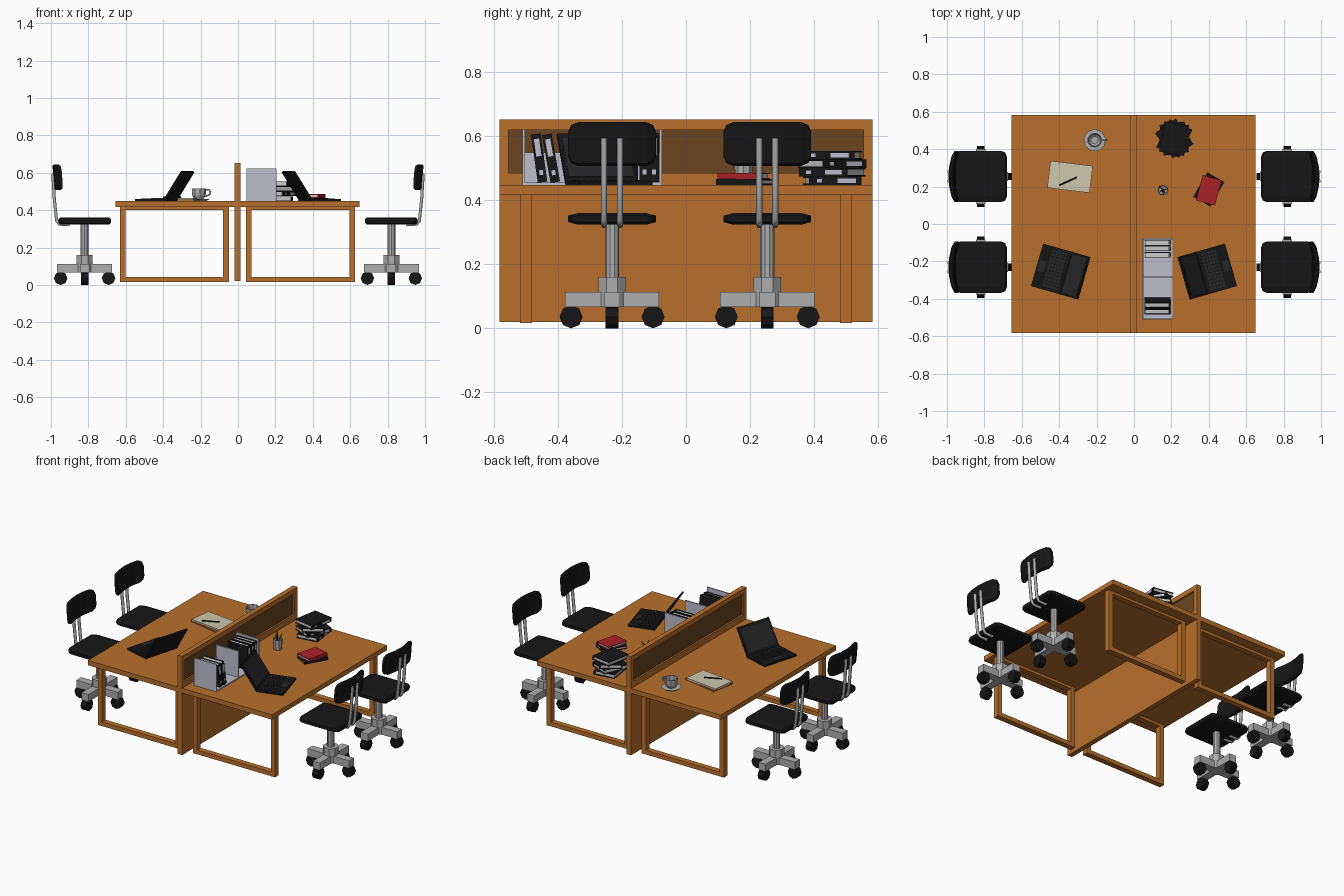
import bpy, bmesh
from math import radians, pi, sqrt
from mathutils import Matrix, Vector

if "Cube" in bpy.data.objects:
    bpy.data.objects.remove(bpy.data.objects["Cube"])

I = Matrix.Identity(4)
T = lambda x, y, z: Matrix.Translation((x, y, z))
R = lambda deg, ax: Matrix.Rotation(radians(deg), 4, ax)


def material(name, *rgb):
    m = bpy.data.materials.new(name)
    m.diffuse_color = (*rgb, 1)
    m.use_nodes = True
    m.node_tree.nodes["Principled BSDF"].inputs["Base Color"].default_value = m.diffuse_color
    return m


WOOD = material("wood", 0.48, 0.16, 0.025)
DARKWOOD = material("dark_wood", 0.15, 0.06, 0.014)
BLACK = material("black", 0.008, 0.008, 0.008)
SCREEN = material("screen", 0.02, 0.02, 0.022)
STEEL = material("steel", 0.42, 0.42, 0.42)
LILAC = material("lilac", 0.52, 0.52, 0.62)
PAPER = material("paper", 0.62, 0.58, 0.42)
WHITE = material("white", 0.7, 0.7, 0.72)
RED = material("red", 0.4, 0.015, 0.02)


def finish(name, bm, mat):
    bmesh.ops.recalc_face_normals(bm, faces=bm.faces)
    me = bpy.data.meshes.new(name)
    bm.to_mesh(me)
    bm.free()
    ob = bpy.data.objects.new(name, me)
    bpy.context.collection.objects.link(ob)
    me.materials.append(mat)
    return ob


def boxes(name, items, mat, M=I):
    bm = bmesh.new()
    for c, s in items:
        bmesh.ops.create_cube(bm, size=1, matrix=M @ T(*c) @ Matrix.Diagonal((*s, 1)))
    return finish(name, bm, mat)


def box(name, c, s, mat, M=I):
    return boxes(name, [(c, s)], mat, M)


def cyl(name, c, r, h, mat, sides=10, M=I, rot=I, r2=None):
    bm = bmesh.new()
    bmesh.ops.create_cone(bm, cap_ends=True, segments=sides, radius1=r,
                          radius2=r if r2 is None else r2, depth=h, matrix=M @ T(*c) @ rot)
    return finish(name, bm, mat)


def loft(name, rings, mat, M=I, closed=False):
    bm = bmesh.new()
    vs = [[bm.verts.new(M @ Vector(p)) for p in ring] for ring in rings]
    n = len(vs[0])
    for a, b in zip(vs, vs[1:] + ([vs[0]] if closed else [])):
        for i in range(n):
            bm.faces.new((a[i], a[(i + 1) % n], b[(i + 1) % n], b[i]))
    if not closed:
        bm.faces.new(vs[0])
        bm.faces.new(vs[-1])
    return finish(name, bm, mat)


def tube(name, pts, r, mat, M=I):
    cu = bpy.data.curves.new(name, 'CURVE')
    cu.dimensions = '3D'
    cu.bevel_depth, cu.bevel_resolution, cu.use_fill_caps = r, 1, True
    sp = cu.splines.new('POLY')
    sp.points.add(len(pts) - 1)
    for p, q in zip(sp.points, pts):
        p.co = (*(M @ Vector(q)), 1)
    cu.materials.append(mat)
    bpy.context.collection.objects.link(bpy.data.objects.new(name, cu))


def chamfer(hu, hv, b):
    # Octagonal cross-section
    return [(-hu + b, -hv), (hu - b, -hv), (hu, -hv + b), (hu, hv - b),
            (hu - b, hv), (-hu + b, hv), (-hu, hv - b), (-hu, -hv + b)]


def cushion_sections(half, corner):
    # Stations across the width with the inset that rounds the corners
    for y in (-half, -half + corner * .3, -half + corner, -half * .4, 0,
              half * .4, half - corner, half - corner * .3, half):
        d = max(0, abs(y) - (half - corner))
        yield y, corner - sqrt(max(0, corner ** 2 - d ** 2)), d / corner


def chair(M):
    # Four-armed base with casters
    boxes("chair_base", [((0, 0, .09), (.294, .05, .046)), ((0, 0, .09), (.05, .294, .046))], STEEL, M)
    cyl("chair_hub", (0, 0, .114), .046, .094, STEEL, 8, M, R(22.5, 'Z'))
    cyl("chair_column", (0, 0, .24), .022, .18, STEEL, 10, M)
    for k in range(4):
        cyl("caster", (.128, 0, .036), .036, .04, BLACK, 8, M @ R(90 * k, 'Z'), R(90, 'X'))
    # Seat and curved backrest
    loft("seat", [[(u, y, .342 + v) for u, v in chamfer(.14 - ins, .018 - .008 * e, .008)]
                  for y, ins, e in cushion_sections(.137, .03)], BLACK, M)
    loft("backrest", [[(.154 - 1.4 * y * y + u + .08 * v, y, .576 + v)
                       for u, v in chamfer(.013 - .005 * e, .068 - ins, .007)]
                      for y, ins, e in cushion_sections(.137, .03)], BLACK, M)
    for y in (-.025, .025):
        tube("back_strut", [(.08, y, .322), (.135, y, .325), (.15, y, .345),
                            (.162, y, .46), (.17, y, .595)], .0095, STEEL, M)


for cy in (-.231, .254):
    chair(T(.82, cy, 0))
    chair(T(-.82, cy, 0) @ R(180, 'Z'))

# Desk tops and leg frames
TOP = .448
for s in (-1, 1):
    D = T(-.003, 0, 0)
    box("desk_top", (s * .334, 0, .4325), (.636, 1.166, .031), WOOD, D)
    for y in (-.5, .5):
        boxes("leg_frame", [((s * .061, y, .217), (.03, .036, .402)), ((s * .613, y, .217), (.03, .036, .402)),
                            ((s * .337, y, .03), (.53, .036, .027)), ((s * .337, y, .409), (.53, .036, .018))], WOOD, D)

# Central divider with a framed upper panel
boxes("divider", [((0, 0, .253), (.032, 1.166, .466)), ((0, 0, .636), (.032, 1.166, .032)),
                  ((0, -.569, .55), (.032, .028, .15)), ((0, .569, .55), (.032, .028, .15))], WOOD, T(-.003, 0, 0))
box("divider_panel", (-.003, 0, .553), (.01, 1.11, .14), DARKWOOD)


def laptop(M):
    box("laptop_base", (-.08, 0, .006), (.165, .236, .012), BLACK, M)
    boxes("laptop_keys", [((-.03 - .017 * i, -.095 + .019 * j, .013), (.013, .015, .004))
                          for i in range(5) for j in range(11)], SCREEN, M)
    box("laptop_trackpad", (-.137, 0, .0125), (.035, .06, .002), SCREEN, M)
    L = M @ T(0, 0, .006) @ R(32.5, 'Y')
    box("laptop_lid", (0, 0, .09), (.01, .236, .18), BLACK, L)
    box("laptop_screen", (-.0055, 0, .092), (.002, .21, .145), SCREEN, L)


laptop(T(-.362, -.263, TOP) @ R(-16, 'Z'))
laptop(T(.362, -.263, TOP) @ R(196, 'Z'))


def book(name, M, w, l, t, cover, label=False):
    # Covers with the spine at +x, pages between
    c = .004
    boxes(name + "_cover", [((0, 0, c / 2), (w, l, c)), ((0, 0, t - c / 2), (w, l, c)),
                            ((w / 2 - c / 2, 0, t / 2), (c, l, t - 2 * c))], cover, M)
    box(name + "_pages", (-.003, 0, t / 2), (w - .012, l - .01, t - 2 * c), WHITE, M)
    if label:
        boxes(name + "_label", [((w / 2, l * .22, t / 2), (.003, l * .36, t * .55)),
                                ((w / 2, -l * .3, t / 2), (.003, l * .1, t * .4))], LILAC, M)


# Stack of binders
for i, a in enumerate((8, -25, 35, -10)):
    book("binder", T(.215, .457, TOP + .0265 * i) @ R(a, 'Z'), .135, .165, .026, BLACK, True)
# Small book stack
book("black_book", T(.4, .185, TOP) @ R(-30, 'Z'), .105, .15, .018, BLACK)
book("red_book", T(.4, .18, TOP + .018) @ R(-15, 'Z'), .105, .14, .02, RED)

# File rack with three uprights and leaning binders
boxes("file_rack", [((.125, -.293, TOP + .004), (.16, .436, .008)), ((.05, -.293, .5), (.008, .436, .1))]
      + [((.125, y, .536), (.16, .008, .175)) for y in (-.507, -.285, -.079)], LILAC)
for y, a in ((-.432, 8), (-.395, 10), (-.15, 0), (-.115, 0), (-.085, 0)):
    book("file", T(.125, y - .012 if a else y, TOP + .086) @ R(90 + a, 'X'), .14, .152, .03, BLACK, True)

# Clipboard, paper and pen
box("clipboard", (-.337, .248, TOP + .004), (.235, .155, .008), WOOD, I)
bpy.context.collection.objects["clipboard"].data.transform(
    T(-.337, .248, 0) @ R(-11, 'Z') @ T(.337, -.248, 0))
box("notepad", (0, 0, .013), (.228, .145, .01), PAPER, T(-.342, .252, TOP) @ R(-7, 'Z'))
tube("pen", [(-.4, .207, TOP + .021), (-.305, .25, TOP + .021)], .004, BLACK)


def ring(r, z, n):
    return [(*(Matrix.Rotation(2 * pi * i / n, 2) @ Vector((r, 0))), z) for i in range(n)]


# Cup on a saucer
C = T(-.21, .448, TOP)
cyl("saucer", (0, 0, .006), .04, .012, STEEL, 9, C, r2=.06)
loft("cup", [ring(r, z, 9) for r, z in ((.026, .012), (.037, .03), (.04, .068), (.035, .068), (.032, .03), (.02, .02))], STEEL, C)
tube("cup_handle", [(.034, 0, .06), (.056, 0, .06), (.063, 0, .05), (.058, 0, .034), (.034, 0, .026)], .005, STEEL, C)

# Pencil cup
P = T(.155, .18, TOP)
loft("pencil_cup", [ring(r, z, 9) for r, z in ((.025, 0), (.029, .065), (.026, .065), (.023, .005))], STEEL, P)
for x, y, m in ((.02, .008, WOOD), (-.016, .018, BLACK), (.002, -.021, WOOD)):
    tube("pencil", [(-x * .6, -y * .6, .006), (x * 1.2, y * 1.2, .1)], .0035, m, P)
